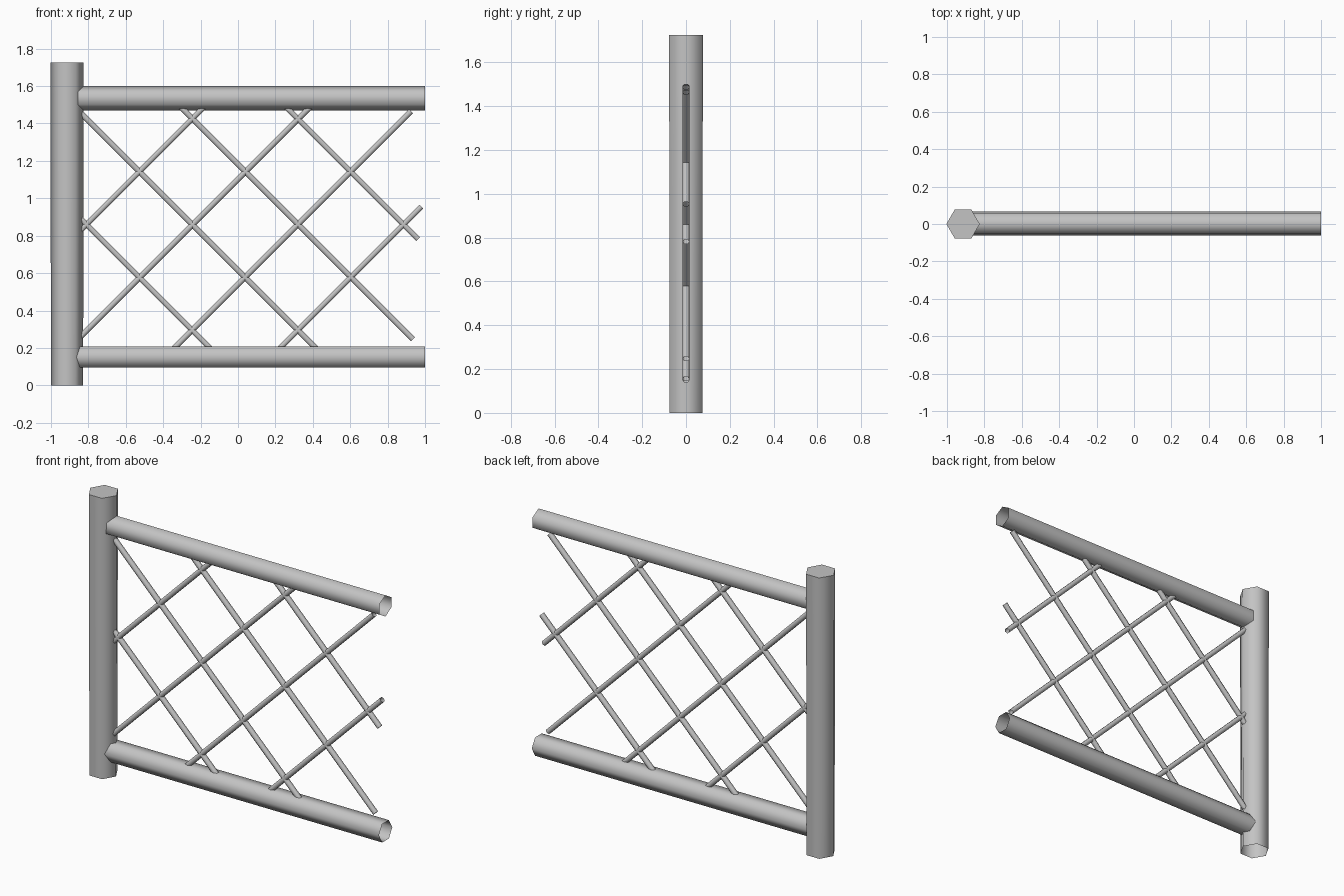
import bpy
import bmesh
from math import cos, sin, tau, radians
from mathutils import Vector

default = bpy.data.objects.get("Cube")
if default:
    bpy.data.objects.remove(default, do_unlink=True)

# Single plain grey metal
grey = bpy.data.materials.new("grey metal")
grey.use_nodes = True
colour = (0.55, 0.55, 0.55, 1)
grey.diffuse_color = colour
grey.node_tree.nodes["Principled BSDF"].inputs["Base Color"].default_value = colour

SIDES = 6
UP_AXIS = Vector((0, 1, 0))


def tube(name, start, end, radius, phase=0, end_radius=None, cap=False):
    """Smooth open hexagonal tube, optionally closed at its far end."""
    start, end = Vector(start), Vector(end)
    side = (end - start).normalized().cross(UP_AXIS)
    bm = bmesh.new()
    rings = []
    for centre, r in ((start, radius), (end, end_radius or radius)):
        angles = [tau * i / SIDES + radians(phase) for i in range(SIDES)]
        rings.append([bm.verts.new(centre + r * (cos(a) * UP_AXIS + sin(a) * side))
                      for a in angles])
    a, b = rings
    for i in range(SIDES):
        j = (i + 1) % SIDES
        bm.faces.new((a[i], a[j], b[j], b[i])).smooth = True
    if cap:
        lid = bm.faces.new(b)
        for edge in lid.edges:
            edge.smooth = False
    mesh = bpy.data.meshes.new(name)
    bm.to_mesh(mesh)
    bm.free()
    mesh.materials.append(grey)
    obj = bpy.data.objects.new(name, mesh)
    bpy.context.collection.objects.link(obj)
    return obj


# Upright post, open underneath
tube("post", (-0.914, 0, 0), (-0.914, 0, 1.725), 0.086, 30, 0.089, cap=True)

# Horizontal rails
tube("top_rail", (-0.9, 0.002, 1.535), (1, 0.002, 1.535), 0.065, 30)
tube("bottom_rail", (-0.9, 0.003, 0.151), (1, 0.003, 0.151), 0.065)

# Diagonal lattice bars: slope, height at x = 0, first x, last x
LATTICE = [
    ("falling_bar", -1, 0.05, -0.86, -0.10),
    ("falling_bar", -1, 0.615, -0.85, 0.46),
    ("falling_bar", -1, 1.182, -0.31, 0.935),
    ("falling_bar", -1, 1.745, 0.255, 0.963),
    ("rising_bar", 1, 1.67, -0.86, -0.18),
    ("rising_bar", 1, 1.102, -0.86, 0.385),
    ("rising_bar", 1, 0.54, -0.37, 0.925),
    ("rising_bar", 1, -0.025, 0.2, 0.98),
]
for number, (name, slope, height, x0, x1) in enumerate(LATTICE, 1):
    tube(f"{name}_{number}", (x0, 0, height + slope * x0),
         (x1, 0, height + slope * x1), 0.017)
